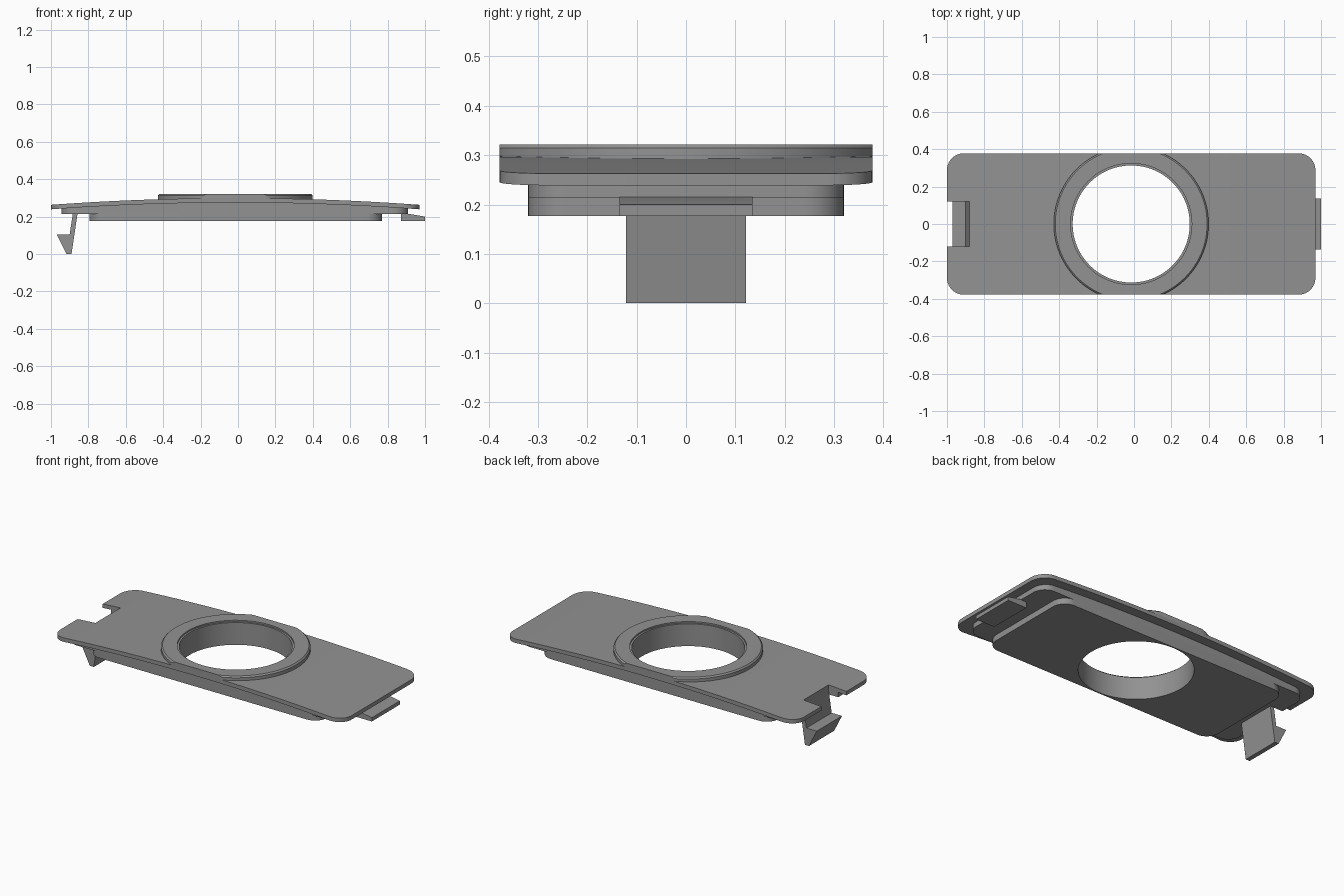
import bpy, bmesh, math

if "Cube" in bpy.data.objects:
    bpy.data.objects.remove(bpy.data.objects["Cube"])

CX = -0.015          # centre of plate and hole
HALF = 0.985         # half length of the plate
HOLE_R, RING_R = 0.313, 0.414
PLATE_Y, BODY_Y = 0.378, 0.32

grey = bpy.data.materials.new("mid_grey")
grey.diffuse_color = (0.29, 0.29, 0.29, 1)
grey.use_nodes = True
grey.node_tree.nodes["Principled BSDF"].inputs["Base Color"].default_value = grey.diffuse_color


def new_object(name, bm):
    bmesh.ops.recalc_face_normals(bm, faces=bm.faces)
    me = bpy.data.meshes.new(name)
    bm.to_mesh(me)
    bm.free()
    ob = bpy.data.objects.new(name, me)
    bpy.context.collection.objects.link(ob)
    me.materials.append(grey)
    return ob


def extrude(name, pts, vec):
    """Solid from a closed outline of 3D points pushed along vec."""
    bm = bmesh.new()
    face = bm.faces.new([bm.verts.new(p) for p in pts])
    res = bmesh.ops.extrude_face_region(bm, geom=[face])
    verts = [g for g in res["geom"] if isinstance(g, bmesh.types.BMVert)]
    bmesh.ops.translate(bm, verts=verts, vec=vec)
    return new_object(name, bm)


def side_profile(name, pts, half_y):
    return extrude(name, [(x, -half_y, z) for x, z in pts], (0, 2 * half_y, 0))


def rounded_slab(name, x0, x1, half_y, r, z0, z1, seg=10):
    pts = []
    corners = [(x1 - r, half_y - r), (x0 + r, half_y - r),
               (x0 + r, r - half_y), (x1 - r, r - half_y)]
    for q, (cx, cy) in enumerate(corners):
        for i in range(seg + 1):
            a = math.pi / 2 * (q + i / seg)
            pts.append((cx + r * math.cos(a), cy + r * math.sin(a), z0))
    return extrude(name, pts, (0, 0, z1 - z0))


def box(name, x0, x1, half_y, z0, z1):
    return side_profile(name, [(x0, z0), (x1, z0), (x1, z1), (x0, z1)], half_y)


def lathe(name, profile, seg=96):
    """Closed (radius, z) profile turned round the hole axis."""
    bm = bmesh.new()
    rings = [[bm.verts.new((CX + r * math.cos(2 * math.pi * i / seg),
                            r * math.sin(2 * math.pi * i / seg), z))
              for i in range(seg)] for r, z in profile]
    for k, a in enumerate(rings):
        b = rings[(k + 1) % len(rings)]
        for i in range(seg):
            j = (i + 1) % seg
            bm.faces.new((a[i], a[j], b[j], b[i]))
    return new_object(name, bm)


def cut(ob, tool, operation="DIFFERENCE"):
    mod = ob.modifiers.new("cut", "BOOLEAN")
    mod.operation, mod.object, mod.solver = operation, tool, "EXACT"
    bpy.context.view_layer.update()
    dg = bpy.context.evaluated_depsgraph_get()
    me = bpy.data.meshes.new_from_object(ob.evaluated_get(dg))
    ob.modifiers.clear()
    ob.data = me


def arch(base):
    """Points of the gentle lengthwise curve, left to right."""
    xs = [CX - 1.1 + 2.2 * i / 32 for i in range(33)]
    return [(x, base + 0.036 * (1 - ((x - CX) / HALF) ** 2)) for x in xs]


# Cutters
hole = extrude("hole_cutter", [(CX + HOLE_R * math.cos(2 * math.pi * i / 96),
                                HOLE_R * math.sin(2 * math.pi * i / 96), 0.1)
                               for i in range(96)], (0, 0, 0.4))
notch = box("notch_cutter", -1.1, -0.88, 0.121, 0.1, 0.4)
shell = side_profile("plate_curve", arch(0.239) + arch(0.263)[::-1], 0.6)
under = side_profile("body_curve", [(CX - 1.1, 0.1)] + arch(0.241)
                     + [(CX + 1.1, 0.1)], 0.6)
trim = box("ring_trim", -0.6, 0.6, PLATE_Y, 0.1, 0.5)

# Curved cover plate with end notch
plate = rounded_slab("cover_plate", CX - HALF, CX + HALF, PLATE_Y, 0.09, 0.15, 0.4)
cut(plate, shell, "INTERSECT")
cut(plate, hole)
cut(plate, notch)

# Body under the plate
body = rounded_slab("upper_body", -0.945, 0.91, BODY_Y, 0.08, 0.213, 0.35)
cut(body, under, "INTERSECT")
cut(body, hole)
cut(body, notch)

lower = rounded_slab("lower_body", -0.795, 0.77, BODY_Y, 0.08, 0.177, 0.2135)
cut(lower, hole)

# Raised collar, trimmed flush with the plate sides
collar = lathe("raised_collar", [
    (HOLE_R, 0.278), (RING_R, 0.278), (RING_R, 0.314), (RING_R - 0.008, 0.322),
    (HOLE_R + 0.011, 0.322), (HOLE_R + 0.011, 0.313), (HOLE_R, 0.313)])
cut(collar, trim, "INTERSECT")

# Barbed spring clip and fixed tongue
clip = side_profile("spring_clip", [
    (-0.917, 0.0), (-0.89, 0.0), (-0.858, 0.216), (-0.878, 0.25),
    (-0.90, 0.105), (-0.97, 0.105)], 0.122)
tongue = side_profile("end_tongue", [
    (0.872, 0.177), (1.0, 0.177), (1.0, 0.2), (0.91, 0.215), (0.872, 0.215)], 0.135)

for tool in (hole, notch, shell, under, trim):
    bpy.data.objects.remove(tool)

# Smooth curves, crisp edges
for ob in bpy.context.scene.objects:
    ob.select_set(True)
bpy.context.view_layer.objects.active = plate
bpy.ops.object.shade_smooth_by_angle(angle=math.radians(25))
